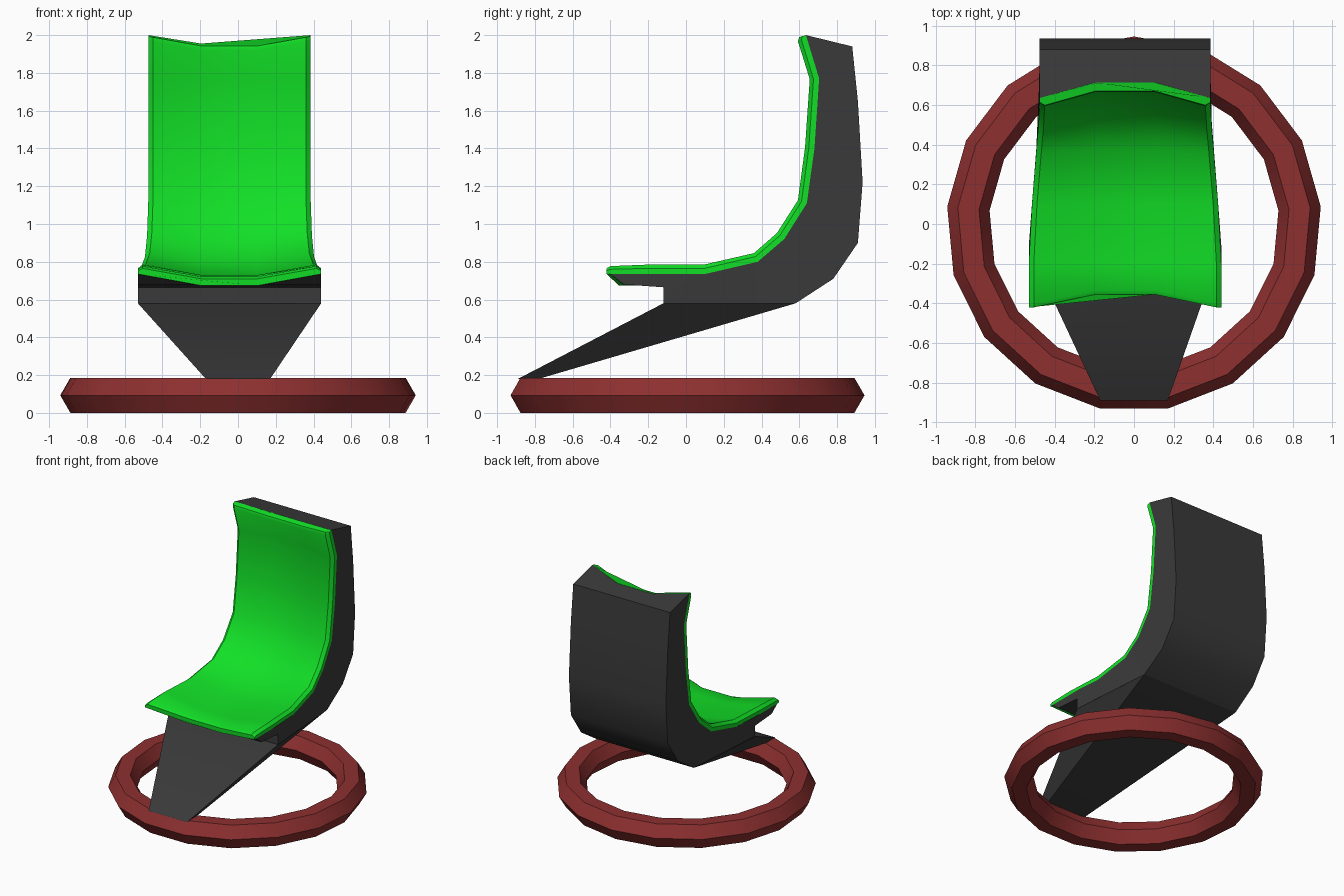
import bpy, bmesh, math
from mathutils import Vector

if "Cube" in bpy.data.objects:
    bpy.data.objects.remove(bpy.data.objects["Cube"])

CX = -0.045      # sideways centre of the seat
FLAT = 0.15      # half width of the flat middle strip
DIP = 0.055      # depth of the hollow across the seat
PULL = 0.065     # how far the middle of each end is drawn inwards


def material(name, rgb):
    m = bpy.data.materials.new(name)
    m.use_nodes = True
    m.diffuse_color = (*rgb, 1)
    m.node_tree.nodes["Principled BSDF"].inputs["Base Color"].default_value = (*rgb, 1)
    return m


def finish(obj, mat):
    obj.data.materials.append(mat)
    bpy.ops.object.select_all(action='DESELECT')
    obj.select_set(True)
    bpy.context.view_layer.objects.active = obj
    bpy.ops.object.shade_smooth_by_angle(angle=math.radians(30))


def loft(name, rings, mat):
    """Skin a row of closed rings and cap both ends."""
    bm = bmesh.new()
    loops = [[bm.verts.new(p) for p in ring] for ring in rings]
    n = len(loops[0])
    for a, b in zip(loops, loops[1:]):
        for i in range(n):
            j = (i + 1) % n
            bm.faces.new((a[i], a[j], b[j], b[i]))
    bm.faces.new(loops[0])
    bm.faces.new(loops[-1][::-1])
    bmesh.ops.recalc_face_normals(bm, faces=bm.faces[:])
    me = bpy.data.meshes.new(name)
    bm.to_mesh(me)
    bm.free()
    obj = bpy.data.objects.new(name, me)
    bpy.context.collection.objects.link(obj)
    finish(obj, mat)


def half_width(y):
    return 0.43 + 0.055 * min(max((0.6 - y) / 0.7, 0), 1)


def frames(path):
    """Tangent and inward normal at each point of a (y, z) path."""
    pts = [Vector(p) for p in path]
    out = []
    for i, p in enumerate(pts):
        t = (pts[min(i + 1, len(pts) - 1)] - pts[max(i - 1, 0)]).normalized()
        out.append((p, t, Vector((-t.y, t.x))))
    return out


def at(x, p):
    return (CX + x, p.x, p.y)


green = material("bright green", (0.006, 0.74, 0.02))
grey = material("dark grey", (0.042, 0.042, 0.042))
red = material("dark red", (0.27, 0.029, 0.029))

# Base ring: flat edge to the front
bpy.ops.mesh.primitive_torus_add(major_segments=17, minor_segments=6,
                                 major_radius=0.838, minor_radius=0.107,
                                 location=(0, 0, 0.093),
                                 rotation=(0, 0, math.pi / 2))
ring = bpy.context.object
ring.name = "base_ring"
finish(ring, red)

# Seat shell: front path, rear path, end pull
shell = [
    ((0.635, 2.00), (0.88, 1.94), 1),
    ((0.705, 1.77), (0.91, 1.65), 0),
    ((0.68, 1.40), (0.935, 1.22), 0),
    ((0.64, 1.11), (0.91, 0.90), 0),
    ((0.52, 0.92), (0.78, 0.71), 0),
    ((0.38, 0.80), (0.58, 0.58), 0),
    ((0.10, 0.735), (0.10, 0.58), 0),
    ((-0.11, 0.735), (-0.12, 0.58), 0),
    ((-0.12, 0.735), (-0.12, 0.665), 0),
    ((-0.40, 0.735), (-0.33, 0.68), -1),
]
rings = []
for (p, t, n), (_, rear, pull) in zip(frames([s[0] for s in shell]), shell):
    mid = p + n * DIP + t * PULL * pull
    rear = Vector(rear)
    w, wr = half_width(p.x), half_width(rear.x)
    rings.append([at(-w, p), at(-FLAT, mid), at(FLAT, mid), at(w, p),
                  at(wr, rear), at(-wr, rear)])
loft("seat_shell", rings, grey)

# Cushion: path, thickness, end pull
cushion = [
    ((0.635, 2.00), 0.038, 1),
    ((0.641, 1.98), 0.05, 1),
    ((0.705, 1.77), 0.05, 0),
    ((0.68, 1.40), 0.05, 0),
    ((0.64, 1.11), 0.05, 0),
    ((0.52, 0.92), 0.05, 0),
    ((0.38, 0.80), 0.05, 0),
    ((0.10, 0.735), 0.05, 0),
    ((-0.20, 0.735), 0.05, 0),
    ((-0.40, 0.735), 0.042, -1),
    ((-0.42, 0.735), 0.03, -1),
]
rings = []
for (p, t, n), (_, d, pull) in zip(frames([c[0] for c in cushion]), cushion):
    mid = p + n * DIP + t * PULL * pull
    w = half_width(p.x)
    side = [(w, p), (w, p - n * d * 0.6), (w - 0.025, p - n * d), (FLAT, mid - n * d)]
    under = mid + n * 0.006
    rings.append([at(-x, q) for x, q in side] + [at(x, q) for x, q in side[::-1]]
                 + [at(FLAT, under), at(-FLAT, under)])
loft("seat_cushion", rings, green)

# Slanted support from the ring up to the seat
wf, wb = half_width(-0.12), half_width(0.58)
foot = [(-0.17, -0.89, 0.18), (0.17, -0.89, 0.18), (0.17, -0.78, 0.18), (-0.17, -0.78, 0.18)]
top = [(CX - wf, -0.12, 0.58), (CX + wf, -0.12, 0.58),
       (CX + wb, 0.58, 0.58), (CX - wb, 0.58, 0.58)]
loft("seat_support", [foot, top], grey)
